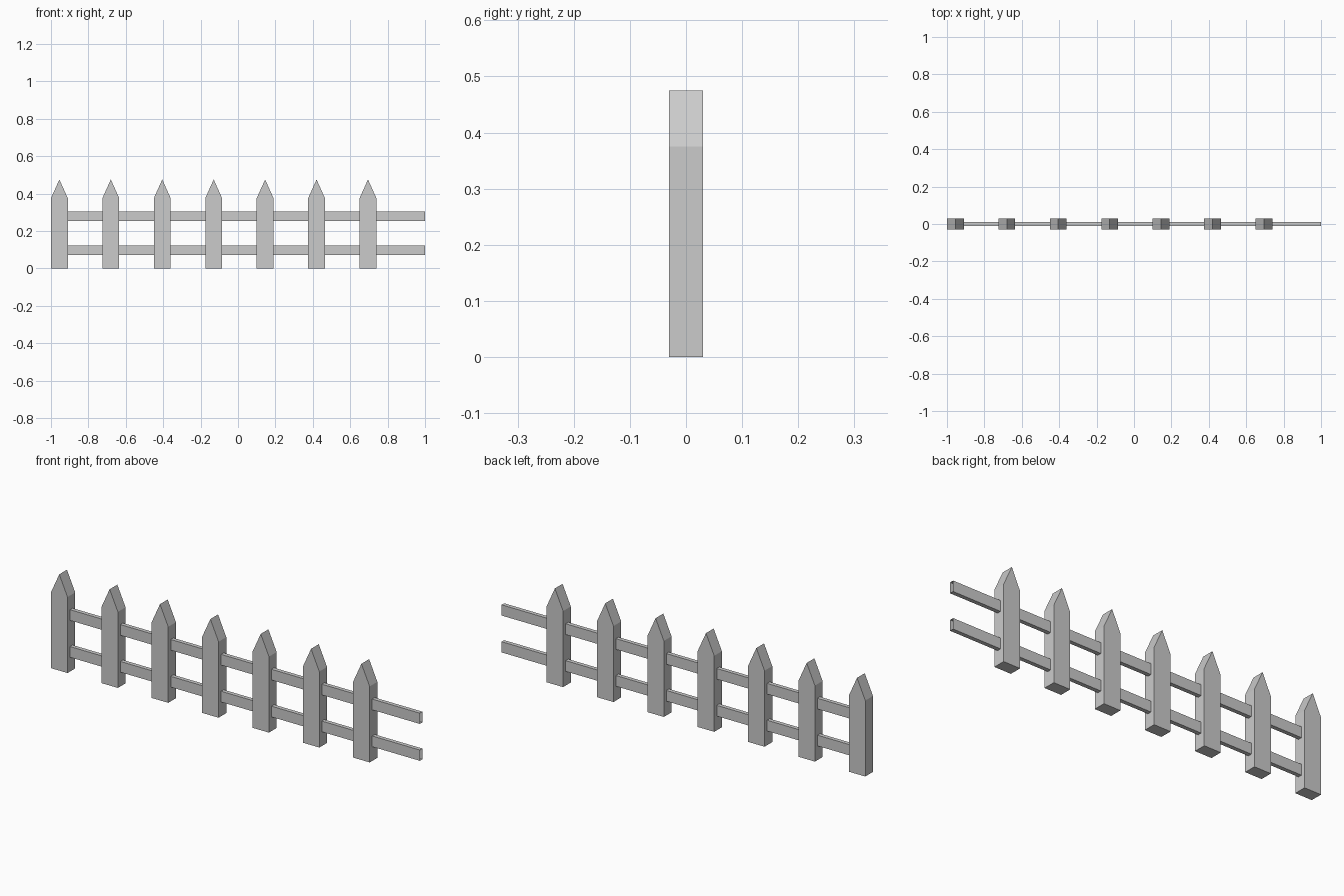
import bpy, bmesh

if "Cube" in bpy.data.objects:
    bpy.data.objects.remove(bpy.data.objects["Cube"])

# One flat grey for the whole fence
grey = bpy.data.materials.new("plain grey")
grey.diffuse_color = (0.6, 0.6, 0.6, 1)
grey.use_nodes = True
grey.node_tree.nodes["Principled BSDF"].inputs["Base Color"].default_value = grey.diffuse_color

POSTS, SPACING, WIDTH = 7, 0.275, 0.09
POST_HALF, RAIL_HALF = 0.03, 0.01


def extruded(name, profile, axis, start, end, caps=True):
    """Sweep a closed 2D profile along x (profile is y,z) or y (profile is x,z)."""
    bm = bmesh.new()

    def ring(t):
        return [bm.verts.new((t, a, b) if axis == "x" else (a, t, b)) for a, b in profile]

    r0, r1 = ring(start), ring(end)
    n = len(profile)
    for i in range(n):
        j = (i + 1) % n
        bm.faces.new((r0[i], r0[j], r1[j], r1[i]))
    if caps:
        bm.faces.new(r0)
        bm.faces.new(r1[::-1])
    bmesh.ops.recalc_face_normals(bm, faces=bm.faces)
    mesh = bpy.data.meshes.new(name)
    bm.to_mesh(mesh)
    bm.free()
    mesh.materials.append(grey)
    obj = bpy.data.objects.new(name, mesh)
    bpy.context.collection.objects.link(obj)
    return obj


# Pointed pickets
for k in range(POSTS):
    x = -1 + k * SPACING
    outline = [(x, 0), (x + WIDTH, 0), (x + WIDTH, 0.375),
               (x + WIDTH / 2, 0.475), (x, 0.375)]
    extruded(f"picket_{k + 1}", outline, "y", -POST_HALF, POST_HALF)

# Two thin rails, open at the ends, running on past the last picket
for name, z0, z1 in (("lower_rail", 0.07, 0.123), ("upper_rail", 0.252, 0.305)):
    section = [(-RAIL_HALF, z0), (RAIL_HALF, z0), (RAIL_HALF, z1), (-RAIL_HALF, z1)]
    extruded(name, section, "x", -0.92, 1.0, caps=False)
